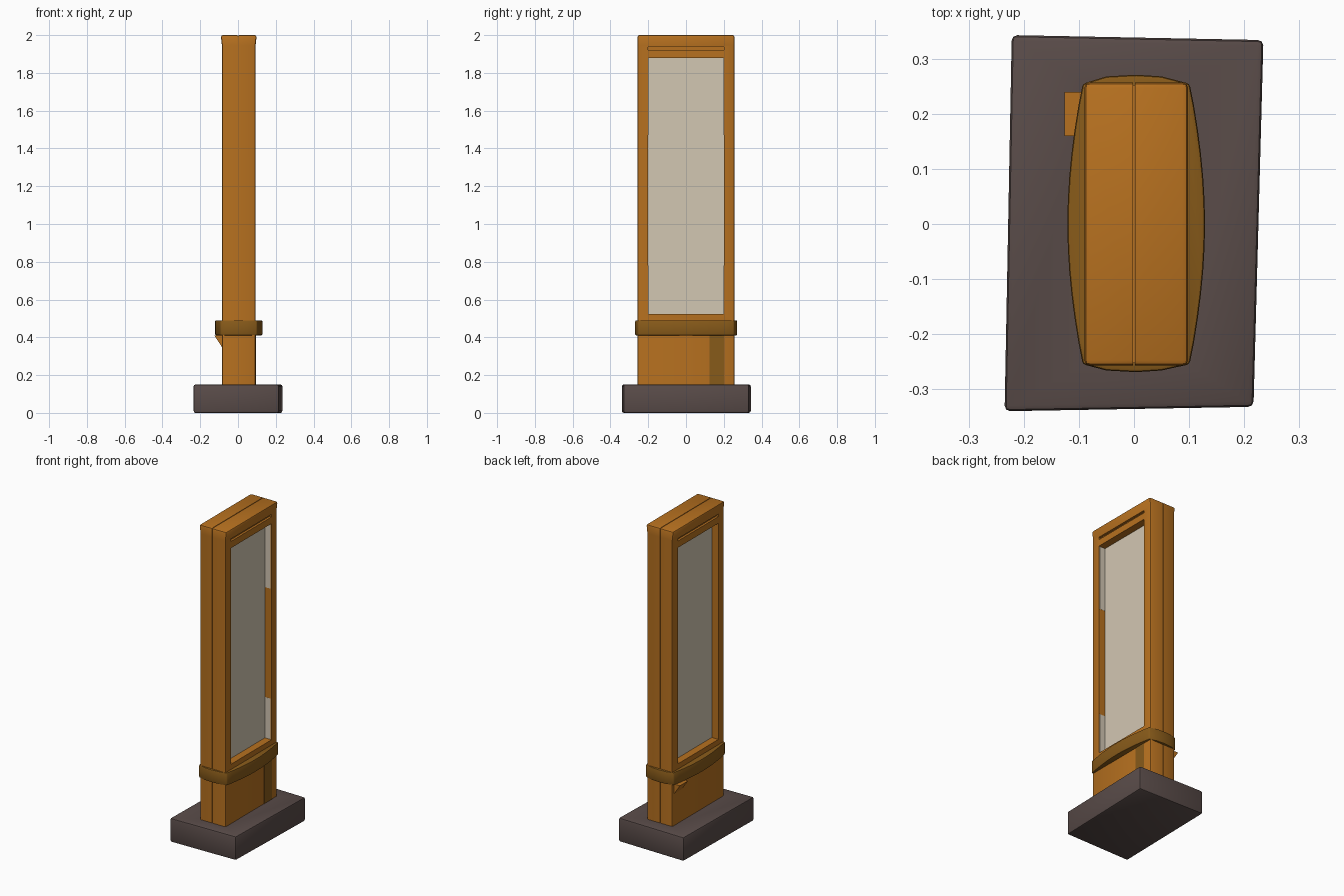
import bpy, bmesh, math

if "Cube" in bpy.data.objects:
    bpy.data.objects.remove(bpy.data.objects["Cube"])


def mat(name, rgb):
    m = bpy.data.materials.new(name)
    m.diffuse_color = (*rgb, 1)
    m.use_nodes = True
    m.node_tree.nodes["Principled BSDF"].inputs["Base Color"].default_value = m.diffuse_color
    return m


ORANGE = mat("orange wood", (0.475, 0.165, 0.014))
BAND = mat("dark amber", (0.245, 0.103, 0.010))
PANEL = mat("pale grey panel", (0.65, 0.57, 0.45))
STONE = mat("dark brown stone", (0.100, 0.071, 0.066))


def prism(name, outline, z0, z1, material, bevel=0.0, seg=2):
    """Upright solid from an (x, y) outline."""
    bm = bmesh.new()
    face = bm.faces.new([bm.verts.new((x, y, z0)) for x, y in outline])
    up = bmesh.ops.extrude_face_region(bm, geom=[face])["geom"]
    for v in up:
        if isinstance(v, bmesh.types.BMVert):
            v.co.z = z1
    bmesh.ops.recalc_face_normals(bm, faces=bm.faces[:])
    if bevel:
        edges = [e for e in bm.edges if e.calc_face_angle(0) > 0.7]
        bmesh.ops.bevel(bm, geom=edges, offset=bevel, segments=seg,
                        profile=0.5, affect='EDGES')
    me = bpy.data.meshes.new(name)
    bm.to_mesh(me)
    bm.free()
    me.materials.append(material)
    ob = bpy.data.objects.new(name, me)
    bpy.context.collection.objects.link(ob)
    return ob


def box(name, x, y, z, material, bevel=0.0):
    pts = [(x[0], y[0]), (x[1], y[0]), (x[1], y[1]), (x[0], y[1])]
    return prism(name, pts, z[0], z[1], material, bevel)


def cut(target, x, y, z):
    """Subtract a box from the target."""
    c = box("cutter", x, y, z, ORANGE)
    c.hide_render = True
    bpy.context.view_layer.objects.active = target
    m = target.modifiers.new("cut", 'BOOLEAN')
    m.operation, m.solver, m.object = 'DIFFERENCE', 'EXACT', c
    bpy.ops.object.modifier_apply(modifier=m.name)
    bpy.data.objects.remove(c, do_unlink=True)


def edit(ob, func):
    bm = bmesh.new()
    bm.from_mesh(ob.data)
    func(bm)
    bm.to_mesh(ob.data)
    bm.free()


def slice_z(bm, z):
    bmesh.ops.bisect_plane(bm, geom=bm.verts[:] + bm.edges[:] + bm.faces[:],
                           plane_co=(0, 0, z), plane_no=(0, 0, 1))


def drop(bm, test):
    bad = [f for f in bm.faces if test(f.calc_center_median())]
    bmesh.ops.delete(bm, geom=bad, context='FACES')


CX, HX, HY, FLOOR = 0.004, 0.089, 0.257, 0.043

# Slightly skewed stone base
base = prism("base", [(-0.235, -0.34), (0.217, -0.332), (0.235, 0.334), (-0.222, 0.343)],
             0.0, 0.15, STONE, 0.010)

# Post, flaring slightly at the top
post = box("post", (CX - HX, CX + HX), (-HY, HY), (0.13, 2.0), ORANGE, 0.01)


def flare(bm):
    slice_z(bm, 1.945)
    for v in bm.verts:
        if v.co.z > 1.95:
            v.co.x = CX + (v.co.x - CX) * 1.06


edit(post, flare)

# Recessed window and slot on both broad sides, seam on the narrow sides
for s in (-1, 1):
    def xs(a, b):
        return sorted((CX + s * a, CX + s * b))
    cut(post, xs(FLOOR, 0.2), (-0.2, 0.2), (0.523, 1.88))
    cut(post, xs(HX - 0.014, 0.2), (-0.2, 0.2), (1.922, 1.938))
    cut(post, (-0.002, 0.002), sorted((s * (HY - 0.005), s * 0.4)), (0.1, 2.1))
cut(post, (-0.002, 0.002), (-0.4, 0.4), (1.995, 2.1))

# Pale window panels, and no faces hidden behind the band or in the base
post.data.materials.append(PANEL)


def finish_post(bm):
    for z in (0.15, 0.412, 0.488):
        slice_z(bm, z)
    drop(bm, lambda c: c.z < 0.149 or 0.413 < c.z < 0.487)
    for f in bm.faces:
        c = f.calc_center_median()
        floor = abs(f.normal.x) > 0.9 and abs(abs(c.x - CX) - FLOOR) < 0.003
        f.material_index = 1 if floor and 0.6 < c.z < 1.8 else 0


edit(post, finish_post)

# Pale paint on parts of the recess walls
for s in (-1, 1):
    for z in ((0.524, 0.78), (1.47, 1.879)):
        box("wall_paint", (CX + FLOOR, CX + HX - 0.006),
            sorted((s * 0.199, s * 0.2005)), z, PANEL)

# Bowed band round the post
N = 12
side = [(0.097 + 0.028 * math.cos(math.pi / 2 * t) ** 0.9, 0.255 * t)
        for t in [-0.999 + 1.998 * i / N for i in range(N + 1)]]
ring = [(CX + x, y) for x, y in side]
ring += [(0.05, 0.268), (CX, 0.271), (-0.05, 0.268)]
ring += [(CX - x, y) for x, y in reversed(side)]
ring += [(-0.05, -0.266), (CX, -0.269), (0.05, -0.266)]
band = prism("band", ring, 0.41, 0.49, BAND, 0.006)

# Open the base and band where the post passes through
IX, IY = HX - 0.004, HY - 0.007
for ob, z in ((band, (0.3, 0.6)), (base, (0.12, 0.3))):
    cut(ob, (CX - IX, CX + IX), (-IY, IY), z)
    edit(ob, lambda bm: drop(bm, lambda c: abs(c.x - CX) < IX + 0.001
                             and abs(c.y) < IY + 0.001
                             and (0.415 < c.z < 0.485 or 0.11 < c.z < 0.149)))

# Darker strip and a small wedge below the band
box("lower_strip", (CX + HX - 0.001, CX + HX + 0.002), (0.125, 0.2), (0.15, 0.411), BAND)
wedge = box("lower_wedge", (-0.126, -0.083), (0.16, 0.24), (0.35, 0.411), ORANGE)
for v in wedge.data.vertices:
    if v.co.z < 0.36 and v.co.x < -0.1:
        v.co.x = -0.086

# Smooth the rounded edges
for ob in bpy.data.objects:
    ob.select_set(ob.type == 'MESH')
bpy.context.view_layer.objects.active = post
bpy.ops.object.shade_smooth_by_angle(angle=math.radians(35))
